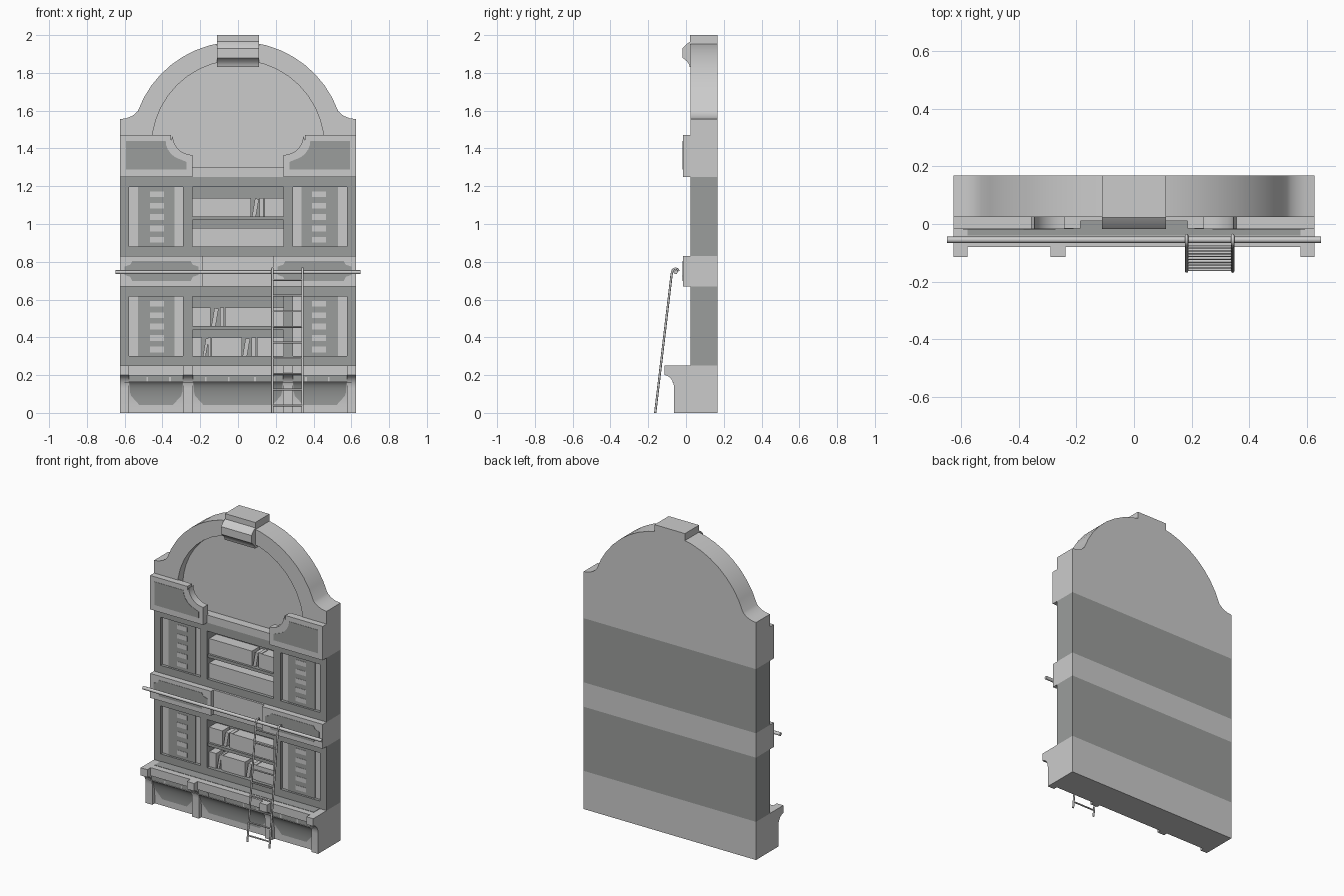
import bpy, bmesh, math

if "Cube" in bpy.data.objects:
    bpy.data.objects.remove(bpy.data.objects["Cube"])

DARK = bpy.data.materials.new("dark_grey")
DARK.diffuse_color = (0.33, 0.34, 0.335, 1)
DARK.use_nodes = True
DARK.node_tree.nodes["Principled BSDF"].inputs["Base Color"].default_value = DARK.diffuse_color


def finish(name, bm, dark=False, mirror=False, recalc=True):
    if recalc:
        bmesh.ops.recalc_face_normals(bm, faces=bm.faces)
    me = bpy.data.meshes.new(name)
    bm.to_mesh(me)
    bm.free()
    me.shade_smooth()
    me.set_sharp_from_angle(angle=math.radians(30))
    ob = bpy.data.objects.new(name, me)
    bpy.context.collection.objects.link(ob)
    if dark:
        me.materials.append(DARK)
    if mirror:
        ob.modifiers.new("mirror", 'MIRROR')
    return ob


def prism(name, pts, axis, a, b, dark=False, mirror=False):
    """Extrude a profile: (x, z) along y, or (y, z) along x."""
    bm = bmesh.new()
    place = (lambda p, d: (p[0], d, p[1])) if axis == 'y' else (lambda p, d: (d, p[0], p[1]))
    va = [bm.verts.new(place(p, a)) for p in pts]
    vb = [bm.verts.new(place(p, b)) for p in pts]
    bm.faces.new(va)
    bm.faces.new(vb[::-1])
    n = len(pts)
    for i in range(n):
        j = (i + 1) % n
        bm.faces.new((va[i], vb[i], vb[j], va[j]))
    return finish(name, bm, dark, mirror)


def box(name, x0, x1, y0, y1, z0, z1, dark=False, mirror=False):
    return prism(name, [(x0, z0), (x1, z0), (x1, z1), (x0, z1)], 'y', y0, y1, dark, mirror)


def tube(name, pts, r):
    cu = bpy.data.curves.new(name, 'CURVE')
    cu.dimensions = '3D'
    cu.bevel_depth, cu.bevel_resolution, cu.use_fill_caps = r, 2, True
    sp = cu.splines.new('POLY')
    sp.points.add(len(pts) - 1)
    for p, c in zip(sp.points, pts):
        p.co = (*c, 1)
    ob = bpy.data.objects.new(name, cu)
    bpy.context.collection.objects.link(ob)


def arc(cx, cz, rx, rz, a0, a1, n):
    ts = [math.radians(a0 + (a1 - a0) * i / n) for i in range(n + 1)]
    return [(cx + rx * math.cos(t), cz + rz * math.sin(t)) for t in ts]


BACK, FRONT = 0.168, 0.024

# Base bench with coved front
cove = arc(-0.08, 0.04, 0.043, 0.125, 90, 0, 8)
prism("bench_base", [(BACK, 0), (BACK, 0.25), (-0.08, 0.25), (-0.08, 0.197), (-0.068, 0.197),
                     (-0.068, 0.165)] + cove[1:] + [(-0.037, 0)], 'x', -0.6, 0.6)
post = [(BACK, 0), (BACK, 0.25), (-0.115, 0.25), (-0.115, 0.2)] \
    + arc(-0.115, 0.13, 0.052, 0.07, 90, 0, 8)[1:] + [(-0.063, 0)]
for x0, x1, n in ((0.577, 0.625, "outer_post"), (0.238, 0.29, "inner_post")):
    prism("bench_" + n, post, 'x', x0, x1, mirror=True)
box("seat_inlay", -0.577, 0.577, -0.04, FRONT, 0.25, 0.252, True)
box("seat_trim", -0.577, 0.577, -0.07, -0.06, 0.165, 0.197, True)
for x in (-0.48, -0.36, -0.17, -0.05, 0.09, 0.19, 0.36, 0.48):
    box("trim_spacer", x - 0.004, x + 0.004, -0.072, -0.06, 0.165, 0.19)


# Curved dark panels with clipped lower corners
def cove_panel(x0, x1):
    bm = bmesh.new()
    rows = []
    for y, z in cove[1:]:
        c = max(0, 0.095 - z) * 0.9
        rows.append([bm.verts.new((x, y - 0.002, z + 0.002)) for x in (x0 + c, x1 - c)])
    for a, b in zip(rows, rows[1:]):
        bm.faces.new((a[0], b[0], b[1], a[1]))
    finish("bench_panel", bm, True, recalc=False)


for x0, x1 in ((-0.572, -0.295), (-0.233, 0.233), (0.295, 0.572)):
    cove_panel(x0, x1)


# Two bookcase tiers
def tier(z0, z1, o0, o1):
    box("bookcase_back", -0.625, 0.625, 0.12, BACK, z0, z1, True)
    box("bookcase_bottom_rail", -0.625, 0.625, FRONT, 0.12, z0, o0, True)
    box("bookcase_top_rail", -0.625, 0.625, FRONT, 0.12, o1, z1, True)
    box("bookcase_side", 0.577, 0.625, FRONT, 0.12, o0, o1, True, True)
    box("bookcase_stile", 0.24, 0.29, FRONT, 0.12, o0, o1, True, True)
    box("side_door", 0.29, 0.577, 0.044, 0.12, o0, o1, False, True)
    box("door_board", 0.335, 0.53, 0.038, 0.05, o0, o1, True, True)
    for i in range(5):
        zc = o1 - 0.037 - i * 0.0605
        box("door_slot", 0.393, 0.467, 0.036, 0.04, zc - 0.015, zc + 0.015, False, True)
    box("shelf", -0.24, 0.24, 0.03, 0.12, o0 + 0.14, o0 + 0.16, True)


def books(z, gaps):
    """Solid rows of books, with leaning volumes standing in each gap."""
    x = -0.24
    for g0, g1 in gaps + [(0.24, 0.24)]:
        box("book_row", x, g0, 0.045, 0.12, z, z + 0.098)
        x = g1
        if g1 > g0:
            w = (g1 - g0) * 0.3
            box("upright_book", g1 - w - 0.004, g1 - 0.004, 0.05, 0.115, z, z + 0.098)
            b, t = g0 + 0.004, g0 + 0.02
            prism("leaning_book", [(b, z), (b + w, z), (t + w, z + 0.092), (t, z + 0.095)],
                  'y', 0.05, 0.115)


tier(0.25, 0.67, 0.30, 0.615)
tier(0.83, 1.25, 0.88, 1.195)
books(0.30, [(-0.19, -0.14), (0.02, 0.10)])
books(0.46, [(-0.145, -0.07)])
books(0.88, [])
books(1.04, [(0.07, 0.14)])

# Middle band with clipped panels
box("middle_band", -0.625, 0.625, 0.01, BACK, 0.67, 0.83)
box("band_block", 0.185, 0.625, -0.016, 0.02, 0.67, 0.83, False, True)
prism("band_panel", [(0.25, 0.698), (0.56, 0.698), (0.57, 0.72), (0.6, 0.73), (0.6, 0.775),
                     (0.57, 0.785), (0.56, 0.803), (0.25, 0.803), (0.24, 0.785),
                     (0.21, 0.775), (0.21, 0.73), (0.24, 0.72)], 'y', -0.018, 0, True, True)

# Arched top: backing, raised surround, sill, keystone
half = [(0.625, 1.555), (0.59, 1.56), (0.56, 1.572), (0.543, 1.585)]
outer = half + arc(0, 1.411, 0.563, 0.555, 19.6, 160.4, 18) + [(-x, z) for x, z in half[::-1]]
prism("arch_backing", [(-0.625, 1.25), (0.625, 1.25)] + outer, 'y', 0.08, BACK)
inner = [(-0.457, 1.30)] + arc(0, 1.411, 0.457, 0.457, 180, 0, 20) + [(0.457, 1.30)]
prism("arch_surround", [(0.625, 1.30)] + outer + [(-0.625, 1.30)] + inner, 'y', FRONT, 0.08)
box("arch_sill", -0.625, 0.625, FRONT, 0.08, 1.25, 1.30)
prism("keystone", [(BACK, 1.83), (BACK, 2.0), (0.022, 2.0), (0.022, 1.965)]
      + [(0.0, 1.95), (-0.018, 1.93), (-0.018, 1.88), (-0.008, 1.872), (0.006, 1.86),
         (0.016, 1.845), (0.02, 1.83)], 'x', -0.11, 0.11)

# Corner blocks with scooped inner corner
scoop = arc(0.24, 1.465, 0.105, 0.1, 270, 360, 7)
prism("corner_block", [(0.625, 1.25), (0.24, 1.25)] + scoop + [(0.355, 1.442), (0.355, 1.472),
                      (0.625, 1.472)], 'y', -0.017, 0.03, False, True)
prism("corner_panel", [(0.592, 1.288), (0.272, 1.288), (0.272, 1.328)]
      + arc(0.265, 1.44, 0.118, 0.105, 285, 360, 6) + [(0.592, 1.44)],
      'y', -0.019, 0, True, True)

# Rail and hooked ladder
tube("ladder_rail", [(-0.648, -0.055, 0.745), (0.648, -0.055, 0.745)], 0.011)
for x in (0.182, 0.342):
    tube("ladder_stile", [(x, -0.163, 0), (x, -0.076, 0.735), (x, -0.07, 0.757), (x, -0.057, 0.765),
                          (x, -0.044, 0.76), (x, -0.039, 0.75)], 0.006)
for i in range(9):
    z = 0.04 + i * 0.083
    y = -0.163 + 0.087 * z / 0.735
    tube("ladder_rung", [(0.182, y, z), (0.342, y, z)], 0.005)
